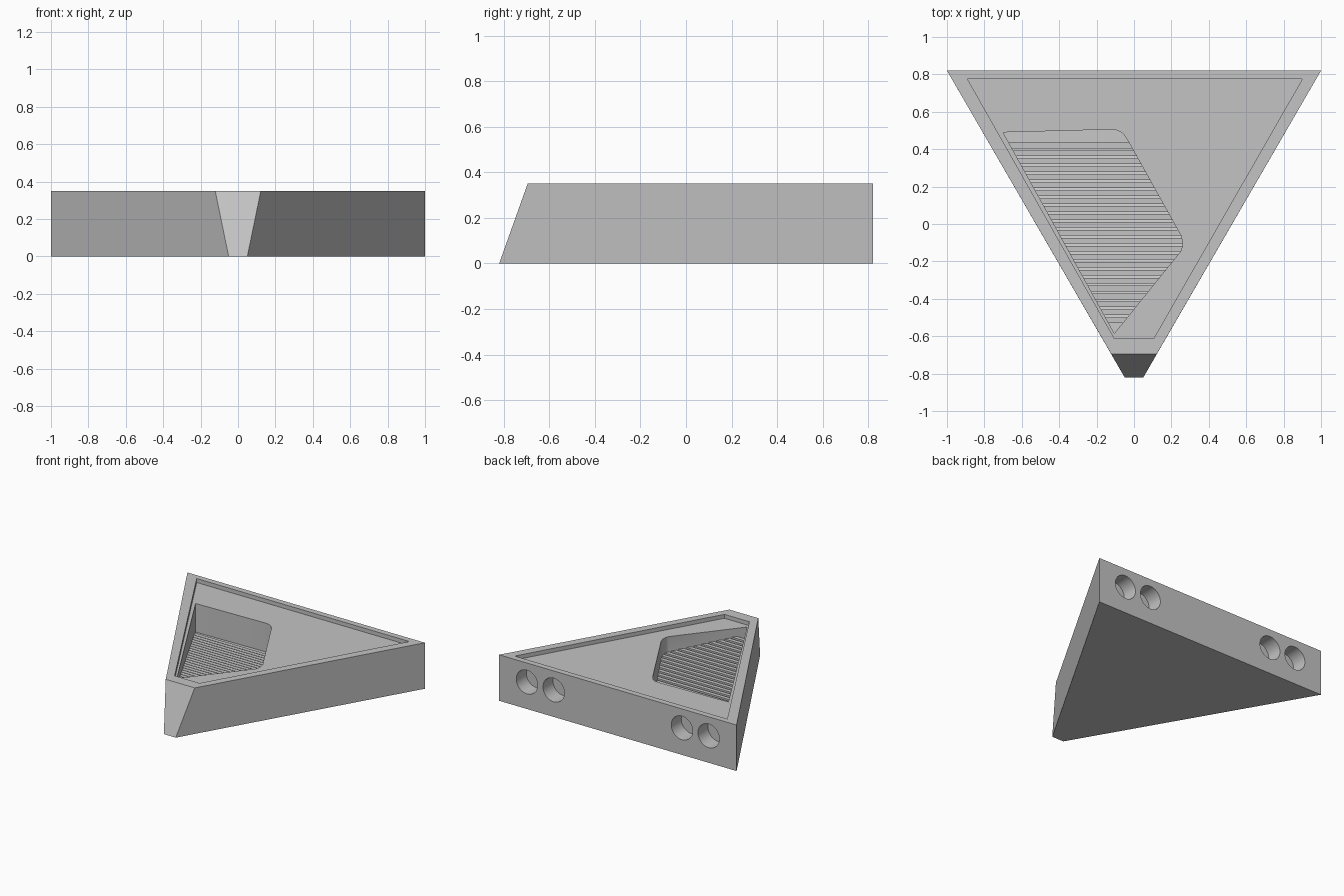
import bpy, bmesh, math
from mathutils import Vector

if "Cube" in bpy.data.objects:
    bpy.data.objects.remove(bpy.data.objects["Cube"])

grey = bpy.data.materials.new("mid_grey")
grey.diffuse_color = (0.55, 0.55, 0.55, 1)
grey.use_nodes = True
grey.node_tree.nodes["Principled BSDF"].inputs["Base Color"].default_value = grey.diffuse_color


def loft(name, a, b):
    """Solid between two matching rings of points."""
    bm = bmesh.new()
    va = [bm.verts.new(p) for p in a]
    vb = [bm.verts.new(p) for p in b]
    bm.faces.new(va[::-1])
    bm.faces.new(vb)
    n = len(a)
    for i in range(n):
        j = (i + 1) % n
        bm.faces.new((va[i], va[j], vb[j], vb[i]))
    bmesh.ops.recalc_face_normals(bm, faces=bm.faces)
    me = bpy.data.meshes.new(name)
    bm.to_mesh(me)
    bm.free()
    me.materials.append(grey)
    ob = bpy.data.objects.new(name, me)
    bpy.context.collection.objects.link(ob)
    return ob


def slab(name, outline, z0, z1):
    return loft(name, [(x, y, z0) for x, y in outline], [(x, y, z1) for x, y in outline])


def combine(ob, other, op):
    """Apply a boolean and discard the helper."""
    m = ob.modifiers.new("cut", 'BOOLEAN')
    m.operation, m.solver, m.object = op, 'EXACT', other
    bpy.context.view_layer.objects.active = ob
    bpy.ops.object.modifier_apply(modifier=m.name)
    bpy.data.objects.remove(other, do_unlink=True)


# Wedge body with a sloped, blunt nose
H = 0.35
body = loft("wedge_body",
            [(-1, .82, 0), (-.05, -.82, 0), (.05, -.82, 0), (1, .82, 0)],
            [(-1, .82, H), (-.122, -.695, H), (.122, -.695, H), (1, .82, H)])

# Shallow recess inside the rim
recess = slab("recess_cutter", [(-.89, .775), (-.105, -.612), (.105, -.612), (.9, .775)], .32, .4)
combine(body, recess, 'DIFFERENCE')

# Ribbed pocket: its floor climbs towards the nose
pocket = slab("pocket_cutter",
              [(-.7, .49), (-.105, -.585), (.25, -.145), (.258, -.12), (.258, -.09), (.25, -.06),
               (-.035, .45), (-.06, .485), (-.09, .501), (-.13, .505)], .02, .41)
profile = [(-.7, .45), (-.7, .25)]
pitch = .0425
for i in range(23):
    y = -.53 + i * pitch
    z = .12 + (.45 - y) * .14
    profile += [(y, z - .02), (y, z), (y + .03, z), (y + .03, z - .02)]
profile += [(.6, .095), (.6, .45)]
ribs = loft("rib_cutter", [(-1, y, z) for y, z in profile], [(1, y, z) for y, z in profile])
combine(pocket, ribs, 'INTERSECT')
combine(body, pocket, 'DIFFERENCE')

# Two pairs of round sockets in the back face
R = .09
for x in (-.765, -.54, .54, .765):
    ring = [(x + R * math.cos(t * math.tau / 40), .205 + R * math.sin(t * math.tau / 40)) for t in range(40)]
    hole = loft("socket_cutter", [(px, .70, pz) for px, pz in ring], [(px, .9, pz) for px, pz in ring])
    combine(body, hole, 'DIFFERENCE')

# Smooth only the round sockets and pocket corners
bpy.context.view_layer.objects.active = body
body.select_set(True)
bpy.ops.object.shade_smooth_by_angle(angle=math.radians(25))
